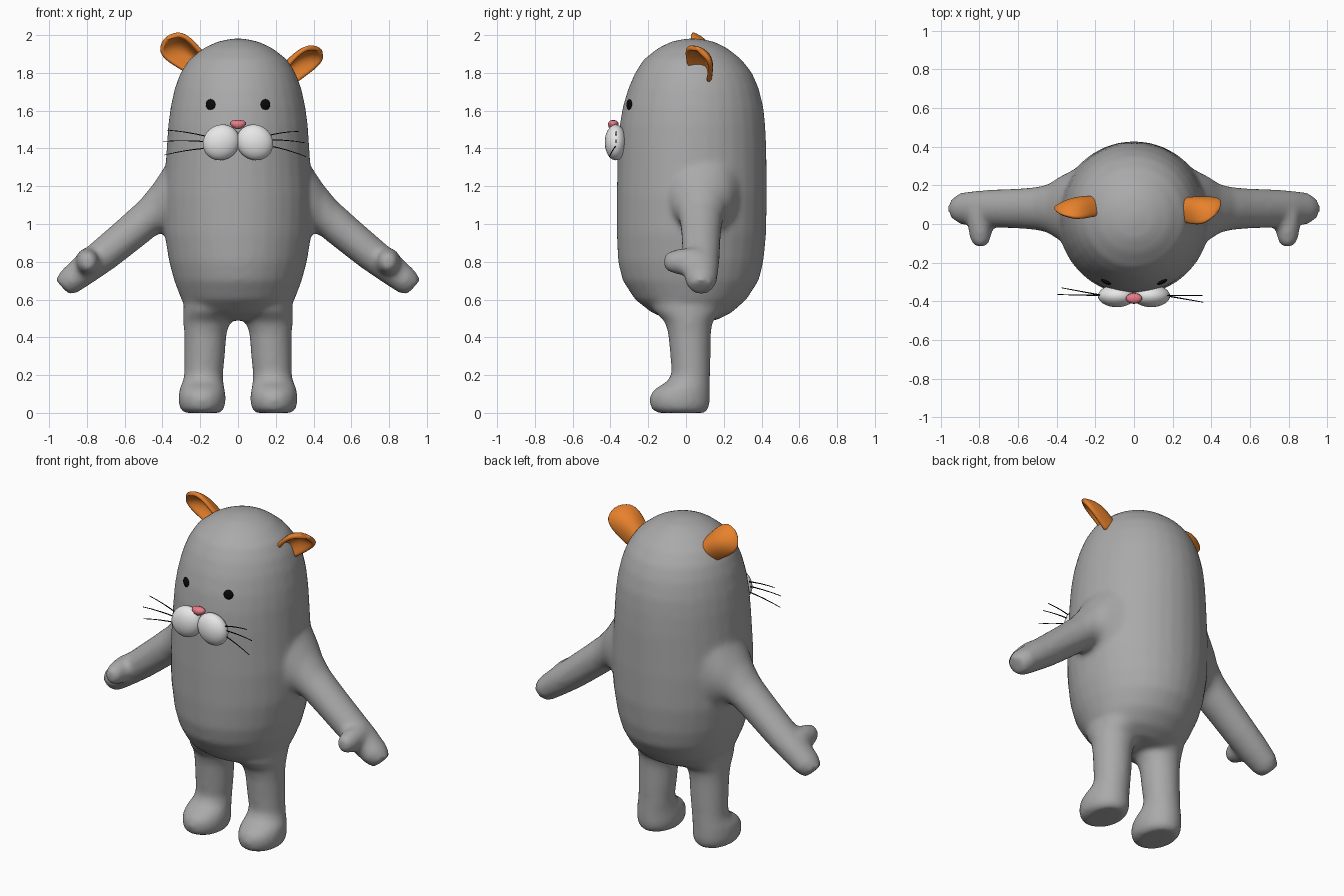
import bpy, bmesh, math
from mathutils import Vector, Matrix

if "Cube" in bpy.data.objects:
    bpy.data.objects.remove(bpy.data.objects["Cube"])


def material(name, rgb):
    m = bpy.data.materials.new(name)
    m.use_nodes = True
    color = (*rgb, 1)
    m.diffuse_color = color
    m.node_tree.nodes["Principled BSDF"].inputs["Base Color"].default_value = color
    return m


GREY = material("grey fur", (0.4, 0.4, 0.4))
WHITE = material("white muzzle", (0.8, 0.8, 0.8))
ORANGE = material("orange ear", (0.8, 0.22, 0.025))
PINK = material("pink nose", (0.8, 0.2, 0.24))
BLACK = material("black", (0.003, 0.003, 0.003))


def finish(bm, name, mat):
    bmesh.ops.recalc_face_normals(bm, faces=bm.faces)
    for f in bm.faces:
        f.smooth = True
    me = bpy.data.meshes.new(name)
    bm.to_mesh(me)
    bm.free()
    me.materials.append(mat)
    ob = bpy.data.objects.new(name, me)
    bpy.context.collection.objects.link(ob)
    return ob


def loft(bm, rings, n=32):
    """Skin closed elliptical rings given as (centre, half axis, half axis)."""
    loops = []
    for c, a, b in rings:
        angles = [2 * math.pi * i / n for i in range(n)]
        loops.append([bm.verts.new(Vector(c) + Vector(a) * math.cos(t) + Vector(b) * math.sin(t))
                      for t in angles])
    for lo, hi in zip(loops, loops[1:]):
        for i in range(n):
            j = (i + 1) % n
            bm.faces.new((lo[i], lo[j], hi[j], hi[i]))
    bm.faces.new(loops[0])
    bm.faces.new(loops[-1])


def ellipsoid(bm, centre, radii, rot=Matrix(), seg=32):
    m = Matrix.Translation(centre) @ rot @ Matrix.Diagonal((*radii, 1))
    bmesh.ops.create_uvsphere(bm, u_segments=seg, v_segments=seg // 2, radius=1, matrix=m)


def upright(x, z, rx, front, back):
    return ((x, (front + back) / 2, z), (rx, 0, 0), (0, (back - front) / 2, 0))


# Torso and head: height, half width, front, back
body = bmesh.new()
torso = [(0.49, 0.17, -0.08, 0.16), (0.53, 0.255, -0.18, 0.24), (0.6, 0.30, -0.27, 0.32),
         (0.7, 0.338, -0.335, 0.385), (0.8, 0.365, -0.36, 0.41), (0.95, 0.39, -0.367, 0.425),
         (1.15, 0.395, -0.367, 0.428), (1.4, 0.378, -0.362, 0.426), (1.52, 0.37, -0.352, 0.42),
         (1.62, 0.357, -0.335, 0.41), (1.72, 0.335, -0.305, 0.385), (1.8, 0.305, -0.27, 0.35),
         (1.87, 0.26, -0.225, 0.295), (1.93, 0.185, -0.15, 0.22), (1.965, 0.11, -0.08, 0.15),
         (1.982, 0.03, 0, 0.07)]
loft(body, [upright(0, z, rx, f, b) for z, rx, f, b in torso])

# Legs with feet: height, centre, half width, front, back
leg = [(0.0, 0.19, 0.095, -0.15, 0.1), (0.02, 0.19, 0.117, -0.185, 0.12),
       (0.06, 0.19, 0.126, -0.195, 0.128), (0.1, 0.19, 0.124, -0.19, 0.128),
       (0.135, 0.19, 0.118, -0.155, 0.128), (0.165, 0.185, 0.107, -0.1, 0.128),
       (0.21, 0.182, 0.103, -0.076, 0.128), (0.3, 0.177, 0.108, -0.083, 0.13),
       (0.42, 0.173, 0.112, -0.095, 0.132), (0.48, 0.165, 0.125, -0.11, 0.14),
       (0.54, 0.15, 0.14, -0.17, 0.19), (0.62, 0.14, 0.145, -0.19, 0.22)]
# Arms: upper edge x, z, lower edge x, z, half depth
arm = [(0.32, 1.42, 0.31, 0.86, 0.2), (0.39, 1.3, 0.395, 0.955, 0.16),
       (0.45, 1.21, 0.435, 0.94, 0.127), (0.52, 1.125, 0.47, 0.91, 0.113),
       (0.62, 1.035, 0.54, 0.855, 0.105), (0.74, 0.93, 0.65, 0.77, 0.1),
       (0.85, 0.835, 0.76, 0.695, 0.094), (0.935, 0.755, 0.845, 0.64, 0.083),
       (0.968, 0.705, 0.89, 0.622, 0.055)]
for s in (1, -1):
    loft(body, [upright(s * x, z, rx, f, b) for z, x, rx, f, b in leg])
    loft(body, [((s * (a + c) / 2, 0.08, (b + d) / 2), (s * (a - c) / 2, 0, (b - d) / 2),
                 (0, r, 0)) for a, b, c, d, r in arm])
    # Thumb
    thumb = [(0.06, 0.075), (0, 0.073), (-0.05, 0.066), (-0.09, 0.055), (-0.115, 0.034)]
    loft(body, [((s * 0.795, y, 0.8), (r * 0.9, 0, 0), (0, 0, r)) for y, r in thumb])

# Fuse the limbs into one soft skin
skin = finish(body, "body", GREY)
remesh = skin.modifiers.new("fuse", "REMESH")
remesh.mode = "VOXEL"
remesh.voxel_size = 0.016
remesh.use_smooth_shade = True
soften = skin.modifiers.new("soften", "SMOOTH")
soften.factor = 0.5
soften.iterations = 10

# Muzzle, eyes and nose
for s, side in ((1, "left"), (-1, "right")):
    bm = bmesh.new()
    ellipsoid(bm, (s * 0.089, -0.372, 1.432), (0.1, 0.058, 0.092),
              Matrix.Rotation(s * math.radians(35), 4, "Y"))
    finish(bm, side + "_muzzle", WHITE)
    bm = bmesh.new()
    ellipsoid(bm, (s * 0.145, -0.3, 1.632), (0.028, 0.011, 0.029),
              Matrix.Rotation(s * math.radians(24), 4, "Z"), 16)
    finish(bm, side + "_eye", BLACK)
bm = bmesh.new()
loft(bm, [((0, -0.385, z), (rx, 0, 0), (0, ry, 0)) for z, rx, ry in
          ((1.502, 0.01, 0.012), (1.512, 0.026, 0.024), (1.526, 0.042, 0.028),
           (1.538, 0.042, 0.026), (1.547, 0.03, 0.017), (1.55, 0.01, 0.006))], 20)
finish(bm, "nose", PINK)

# Whiskers: root x, z, then tip
whiskers = [((-0.16, -0.37, 1.462), (-0.375, -0.33, 1.497)),
            ((-0.16, -0.37, 1.435), (-0.395, -0.365, 1.437)),
            ((-0.16, -0.37, 1.402), (-0.39, -0.365, 1.365)),
            ((0.16, -0.37, 1.468), (0.32, -0.37, 1.49)),
            ((0.16, -0.37, 1.445), (0.355, -0.37, 1.43)),
            ((0.16, -0.37, 1.415), (0.36, -0.405, 1.357))]
for i, (root, tip) in enumerate(whiskers):
    bm = bmesh.new()
    ends = (Vector(root), Vector(tip))
    rings = []
    for k in range(5):
        t = k / 4
        p = ends[0].lerp(ends[1], t) + Vector((0, 0, 0.02 * t * (1 - t)))
        r = 0.0035 - 0.0015 * t
        rings.append((p, (0, r, 0), (0, 0, r)))
    loft(bm, rings, 6)
    finish(bm, f"whisker_{i + 1}", BLACK)


# Ears: cupped shells spanning two base corners and a tip
def ear(name, inner, outer, tip, back):
    inner, outer, tip = Vector(inner), Vector(outer), Vector(tip)
    mid = (inner + outer) / 2
    half, length = (outer - inner) / 2, tip - mid
    depth = half.cross(length).normalized()
    if depth.y < 0:
        depth.negate()
    bm = bmesh.new()
    nu, nv = 12, 10
    rows = []
    for j in range(nv + 1):
        v = -0.2 + 1.2 * j / nv
        width = (1 + 0.45 * v) * math.sqrt(max(0.0, 1 - max(v, 0) ** 3.5)) + 0.02
        row = []
        for i in range(nu + 1):
            u = 2 * i / nu - 1
            bulge = back * (1 - u * u) * (1 - max(v, 0) ** 3)
            row.append(bm.verts.new(mid + half * u * width + length * v + depth * bulge))
        rows.append(row)
    for a, b in zip(rows, rows[1:]):
        for i in range(nu):
            bm.faces.new((a[i], a[i + 1], b[i + 1], b[i]))
    ob = finish(bm, name, ORANGE)
    thick = ob.modifiers.new("thickness", "SOLIDIFY")
    thick.thickness = 0.026
    thick.offset = 0
    ob.modifiers.new("round", "SUBSURF").levels = 1


ear("left_ear", (0.26, 0.01, 1.83), (0.34, 0.12, 1.77), (0.435, 0.06, 1.925), 0.07)
ear("right_ear", (-0.2, 0.04, 1.915), (-0.3, 0.09, 1.82), (-0.385, 0.05, 1.98), 0.07)
